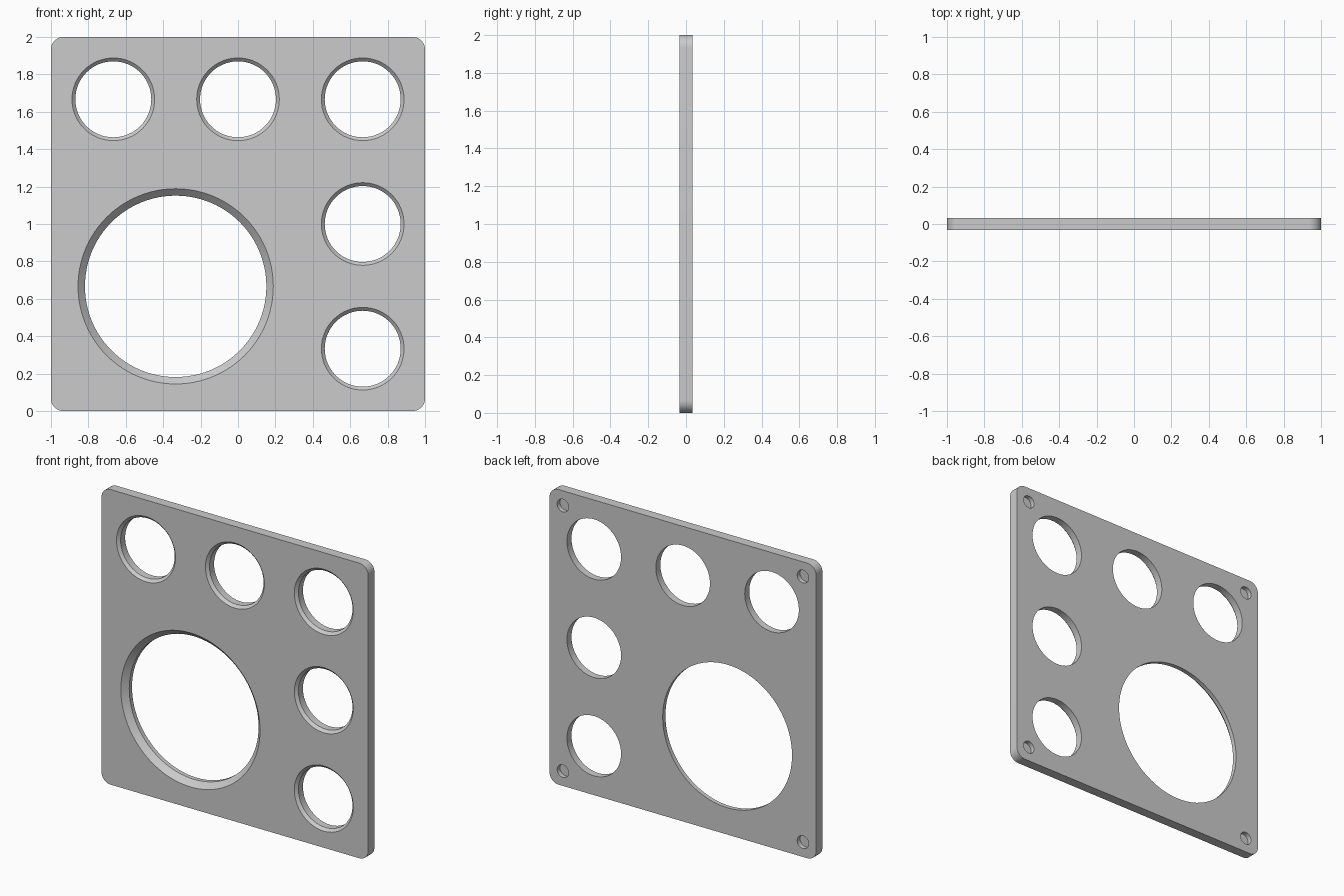
import bpy, bmesh
from math import sin, cos, pi, radians

if "Cube" in bpy.data.objects:
    bpy.data.objects.remove(bpy.data.objects["Cube"])

T = 0.0333      # half thickness of the plate
R = 0.067       # corner radius


def loft(bm, rings):
    """Closed solid through a list of vertex rings."""
    rings = [[bm.verts.new(p) for p in ring] for ring in rings]
    n = len(rings[0])
    for a, b in zip(rings, rings[1:]):
        for i in range(n):
            j = (i + 1) % n
            bm.faces.new((a[i], a[j], b[j], b[i]))
    bm.faces.new(rings[0][::-1])
    bm.faces.new(rings[-1])


def add_object(name, bm):
    bmesh.ops.recalc_face_normals(bm, faces=bm.faces[:])
    mesh = bpy.data.meshes.new(name)
    bm.to_mesh(mesh)
    bm.free()
    obj = bpy.data.objects.new(name, mesh)
    bpy.context.collection.objects.link(obj)
    return obj


def lathe(bm, x, z, profile, n):
    """Round cutter along y from (y, radius) pairs."""
    loft(bm, [[(x + r * cos(2 * pi * i / n), y, z + r * sin(2 * pi * i / n))
               for i in range(n)] for y, r in profile])


def countersunk(bm, x, z, r, chamfer, n):
    """Through hole with a 45 degree chamfer at the front."""
    e = 0.02
    lathe(bm, x, z, [(-T - e, r + chamfer + e), (-T + chamfer, r), (T + e, r)], n)


# Rounded square plate
outline = []
for k, (sx, sz) in enumerate(((1, 1), (-1, 1), (-1, -1), (1, -1))):
    for i in range(13):
        a = pi / 2 * (k + i / 12)
        outline.append((sx * (1 - R) + R * cos(a), 1 + sz * (1 - R) + R * sin(a)))
bm = bmesh.new()
loft(bm, [[(x, y, z) for x, z in outline] for y in (-T, T)])
plate = add_object("plate", bm)

# Cutters: five small holes, one large hole, four blind corner recesses in the back
bm = bmesh.new()
p = 2 / 3
for x, z in ((-p, 1 + p), (0, 1 + p), (p, 1 + p), (p, 1), (p, 1 - p)):
    countersunk(bm, x, z, 0.203, 0.018, 64)
countersunk(bm, -p / 2, p, 0.485, 0.037, 96)
for x in (-0.9, 0.9):
    for z in (0.1, 1.9):
        lathe(bm, x, z, [(T - 0.03, 0.043), (T + 0.02, 0.043)], 32)
cutter = add_object("hole_cutter", bm)
cutter.hide_render = True

# Cut the holes and apply
mod = plate.modifiers.new("holes", 'BOOLEAN')
mod.object = cutter
mod.operation = 'DIFFERENCE'
mod.solver = 'EXACT'
bpy.context.view_layer.objects.active = plate
plate.select_set(True)
bpy.ops.object.modifier_apply(modifier=mod.name)
bpy.data.objects.remove(cutter)
bpy.ops.object.shade_smooth_by_angle(angle=radians(30))
